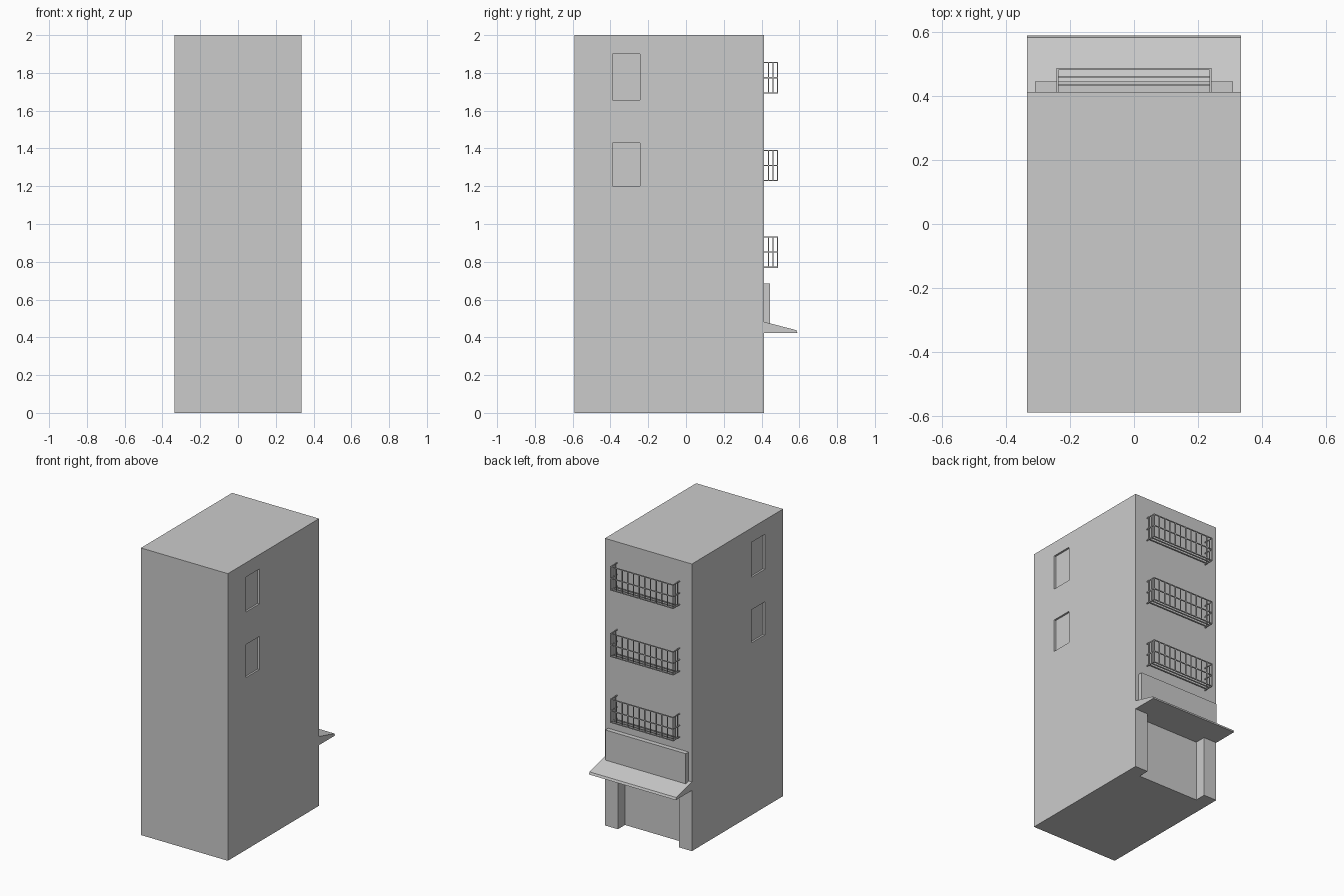
import bpy, bmesh
from mathutils import Matrix, Vector

if "Cube" in bpy.data.objects:
    bpy.data.objects.remove(bpy.data.objects["Cube"])


def boxes(name, extents):
    """One object made of axis-aligned boxes (x0, x1, y0, y1, z0, z1)."""
    bm = bmesh.new()
    for x0, x1, y0, y1, z0, z1 in extents:
        centre = Vector((x0 + x1, y0 + y1, z0 + z1)) / 2
        size = Matrix.Diagonal((x1 - x0, y1 - y0, z1 - z0, 1))
        bmesh.ops.create_cube(bm, size=1, matrix=Matrix.Translation(centre) @ size)
    return finish(name, bm)


def finish(name, bm):
    bmesh.ops.recalc_face_normals(bm, faces=bm.faces)
    mesh = bpy.data.meshes.new(name)
    bm.to_mesh(mesh)
    bm.free()
    obj = bpy.data.objects.new(name, mesh)
    bpy.context.collection.objects.link(obj)
    return obj


W, FRONT, WALL = 0.335, -0.59, 0.414

# Tower with recessed side windows and a recessed shop entrance
tower = boxes("tower", [(-W, W, FRONT, WALL, 0, 2)])
cuts = [(-0.235, 0.235, WALL - 0.078, WALL + 0.1, -0.1, 0.423)]
for z0, z1 in ((1.2, 1.43), (1.657, 1.9)):
    for x0, x1 in ((W - 0.013, W + 0.1), (-W - 0.1, -W + 0.013)):
        cuts.append((x0, x1, -0.39, -0.243, z0, z1))
cutter = boxes("recess_cutter", cuts)
cutter.hide_render = True
cutter.hide_set(True)
mod = tower.modifiers.new("recesses", "BOOLEAN")
mod.operation, mod.solver, mod.object = "DIFFERENCE", "EXACT", cutter

# Bake the recesses and drop the cutter
graph = bpy.context.evaluated_depsgraph_get()
baked = bpy.data.meshes.new_from_object(tower.evaluated_get(graph))
tower.modifiers.clear()
tower.data = baked
bpy.data.objects.remove(cutter)

# Sloping entrance canopy: side profile extruded across the width
bm = bmesh.new()
profile = [(WALL, 0.422), (0.59, 0.422), (0.584, 0.438), (WALL, 0.482)]
face = bm.faces.new([bm.verts.new((-W, y, z)) for y, z in profile])
side = bmesh.ops.extrude_face_region(bm, geom=[face])
verts = [g for g in side["geom"] if isinstance(g, bmesh.types.BMVert)]
bmesh.ops.translate(bm, verts=verts, vec=(2 * W, 0, 0))
finish("canopy", bm)

# Blank sign panel above the canopy
boxes("sign_panel", [(-0.31, 0.31, WALL, 0.446, 0.474, 0.684)])

# Window cages
R, HALF, OUT, GAPS = 0.003, 0.24, 0.485, 11
for i, (z0, z1) in enumerate(((0.768, 0.935), (1.227, 1.392), (1.69, 1.858))):
    low, high = z0 + R, z1 - R
    bars = []
    # Horizontal frame rails along the front and both sides
    for z in (low, (low + high) / 2, high):
        bars.append((-HALF - R, HALF + R, OUT - R, OUT + R, z - R, z + R))
        for x in (-HALF, HALF):
            bars.append((x - R, x + R, WALL, OUT, z - R, z + R))
    # Front uprights
    for k in range(GAPS + 1):
        x = -HALF + 2 * HALF * k / GAPS
        bars.append((x - R, x + R, OUT - R, OUT + R, low, high))
    # Side uprights and floor bars
    for y in (0.436, 0.461):
        for x in (-HALF, HALF):
            bars.append((x - R, x + R, y - R, y + R, low, high))
        bars.append((-HALF, HALF, y - R, y + R, low - R, low + R))
    boxes(f"window_cage_{i + 1}", bars)
